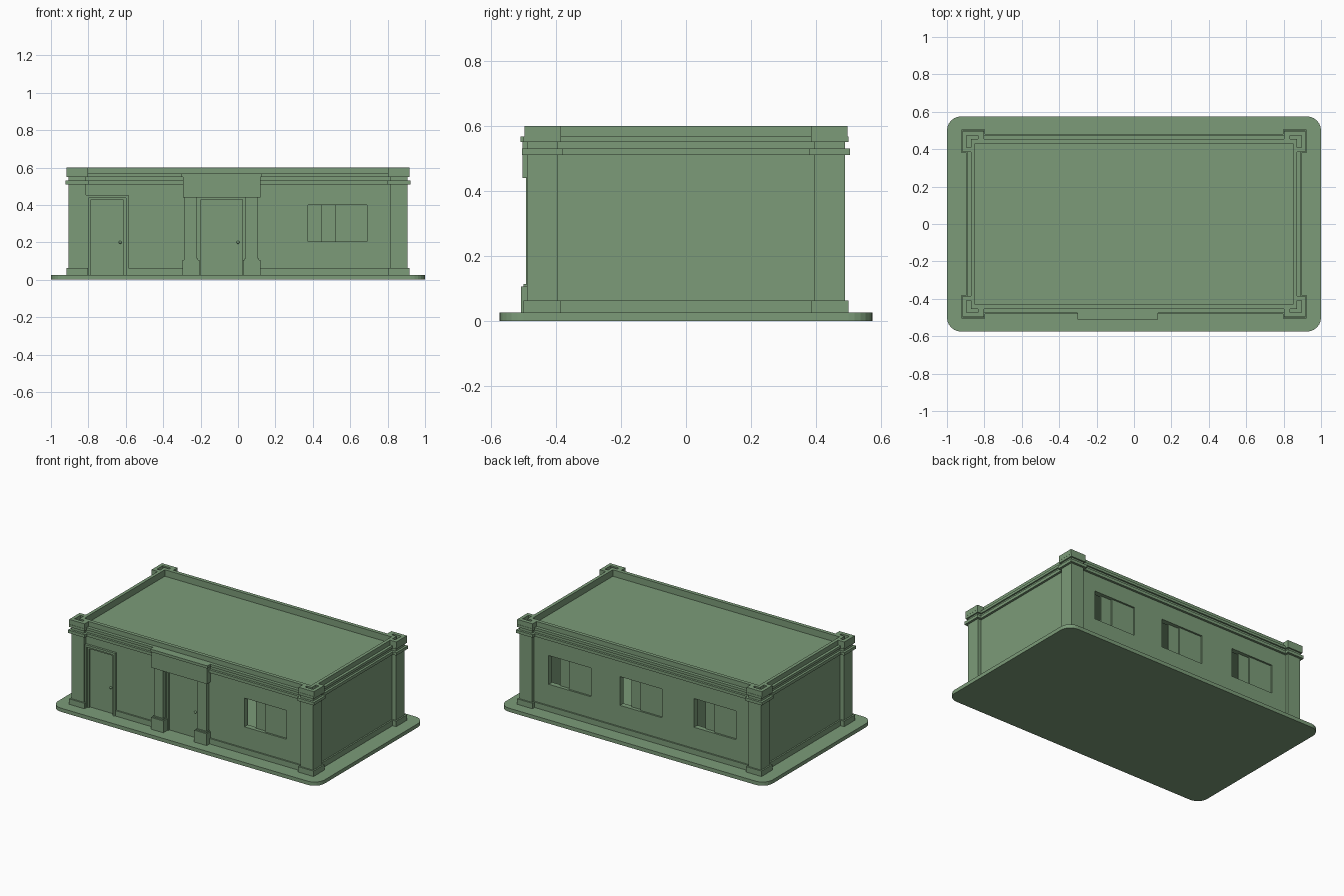
import bpy, bmesh
from mathutils import Vector

if "Cube" in bpy.data.objects:
    bpy.data.objects.remove(bpy.data.objects["Cube"])

green = bpy.data.materials.new("green")
green.diffuse_color = (0.2, 0.33, 0.19, 1)
green.use_nodes = True
green.node_tree.nodes["Principled BSDF"].inputs["Base Color"].default_value = green.diffuse_color


def prism(name, pts, z0, z1):
    """Upright prism from a plan outline (counter-clockwise)."""
    bm = bmesh.new()
    low = bm.faces.new([bm.verts.new((x, y, z0)) for x, y in pts])
    ext = bmesh.ops.extrude_face_region(bm, geom=[low])
    bmesh.ops.translate(bm, vec=(0, 0, z1 - z0),
                        verts=[v for v in ext["geom"] if isinstance(v, bmesh.types.BMVert)])
    if low not in bm.faces or len(bm.faces) == len(pts) + 1:
        bm.faces.new([v for v in sorted(bm.verts, key=lambda v: v.index)[:len(pts)]])
    bmesh.ops.recalc_face_normals(bm, faces=bm.faces)
    me = bpy.data.meshes.new(name)
    bm.to_mesh(me)
    bm.free()
    me.materials.append(green)
    ob = bpy.data.objects.new(name, me)
    bpy.context.collection.objects.link(ob)
    return ob


def box(name, x0, x1, y0, y1, z0, z1):
    return prism(name, [(x0, y0), (x1, y0), (x1, y1), (x0, y1)], z0, z1)


def cut(ob, *bounds):
    """Subtract boxes from an object and remove the cutters."""
    for b in bounds:
        c = box("cutter", *b)
        m = ob.modifiers.new("cut", 'BOOLEAN')
        m.operation, m.solver, m.object = 'DIFFERENCE', 'EXACT', c
        bpy.context.view_layer.objects.active = ob
        bpy.ops.object.modifier_apply(modifier=m.name)
        bpy.data.objects.remove(c)
    return ob


def plan(o):
    """Building outline with projecting corner piers, grown by o."""
    wx, wy, X, Y, px, py = .88 + o, .467 + o, .907 + o, .49 + o, .812 - o, .395 - o
    q = [(wx, py), (X, py), (X, Y), (px, Y), (px, wy)]
    pts = []
    for sx, sy in ((1, 1), (-1, 1), (-1, -1), (1, -1)):
        part = [(x * sx, y * sy) for x, y in q]
        pts += part if sx * sy > 0 else part[::-1]
    return pts


RX, RY = .85, .43
room = (-RX, RX, -RY, RY, -.1, .8)
doors = [(-.80, -.60, -.6, -.4, 0, .435), (-.21, .035, -.6, -.4, 0, .44)]
windows = [(.533, -1), (.545, 1), (.01, 1), (-.545, 1)]   # centre x, side
HW, WZ0, WZ1 = .158, .205, .40

# rounded ground slab
slab = box("ground_slab", -1, 1, -.575, .575, 0, .025)
bm = bmesh.new()
bm.from_mesh(slab.data)
up = [e for e in bm.edges if abs(e.verts[0].co.z - e.verts[1].co.z) > .01]
bmesh.ops.bevel(bm, geom=up, offset=.075, segments=6, profile=.5, affect='EDGES')
bm.to_mesh(slab.data)
bm.free()

# plinth, walls with openings, cornice bands
cut(prism("plinth", plan(.01), .02, .062), room, *doors)
holes = [(c - HW, c + HW, min(s * .4, s * .6), max(s * .4, s * .6), WZ0, WZ1) for c, s in windows]
cut(prism("walls", plan(0), .062, .51), room, *doors, *holes)
for name, o, z0, z1 in (("cornice_band", .015, .51, .53), ("frieze", 0, .53, .55),
                        ("top_ledge", .01, .55, .567)):
    cut(prism(name, plan(o), z0, z1), room)
box("roof", -RX, RX, -RY, RY, .52, .556)
box("partition_wall", -.275, -.245, -RY, RY, .025, .52)

# parapet and hollow corner caps
cut(box("parapet", -.872, .872, -.455, .455, .567, .6), room)
for sx in (-1, 1):
    for sy in (-1, 1):
        def span(s, a, b):
            return (a, b) if s > 0 else (-b, -a)
        cap = box("corner_cap", *span(sx, .803, .918), *span(sy, .385, .498), .567, .6)
        cut(cap, room, (*span(sx, .835, .895), *span(sy, .41, .472), .57, .7))
        box("parapet_corner_x", *span(sx, .835, .872), *span(sy, RY, .455), .567, .6)
        box("parapet_corner_y", *span(sx, RX, .872), *span(sy, .41, .455), .567, .6)

# sliding windows: outer pane over one half, inner pane slid partly open
for c, s in windows:
    left = c + s * HW           # opening side as seen from outside
    for name, f0, ya, yb in (("outer_pane", .46, .447, .455), ("inner_pane", .22, .435, .443)):
        xs = sorted((left - s * 2 * HW * f0, c - s * HW))
        ys = sorted((s * ya, s * yb))
        box(name, *xs, *ys, WZ0, WZ1)

# doors with frames and knobs
def frame(name, x0, x1, top, t, y0, y1):
    box(name + "_left", x0, x0 + t, y0, y1, .025, top)
    box(name + "_right", x1 - t, x1, y0, y1, .025, top)
    box(name + "_top", x0 + t, x1 - t, y0, y1, top - t, top)


def knob(x, y):
    bm = bmesh.new()
    bmesh.ops.create_uvsphere(bm, u_segments=12, v_segments=8, radius=.008)
    me = bpy.data.meshes.new("door_knob")
    bm.to_mesh(me)
    bm.free()
    me.materials.append(green)
    me.shade_smooth()
    ob = bpy.data.objects.new("door_knob", me)
    ob.location = (x, y, .2)
    bpy.context.collection.objects.link(ob)


frame("side_door_casing", -.815, -.585, .452, .015, -.482, -.46)
frame("side_door_frame", -.80, -.60, .437, .012, -.472, -.43)
box("side_door", -.79, -.61, -.458, -.44, .025, .426)
knob(-.63, -.463)
frame("main_door_frame", -.21, .035, .44, .012, -.462, -.43)
box("main_door", -.20, .025, -.452, -.435, .025, .43)
knob(0, -.458)

# entrance columns, pedestals and head panel
for x0, x1 in ((-.285, -.218), (.04, .108)):
    box("entrance_column", x0, x1, -.492, -.46, .025, .445)
    box("column_pedestal", x0 - .013, x1 + .013, -.508, -.46, .025, .105)
    box("pedestal_cap", x0 - .005, x1 + .005, -.5, -.46, .105, .113)
box("entrance_head", -.295, .12, -.503, -.45, .44, .55)
box("entrance_head_lip", -.303, .127, -.51, -.45, .55, .568)
